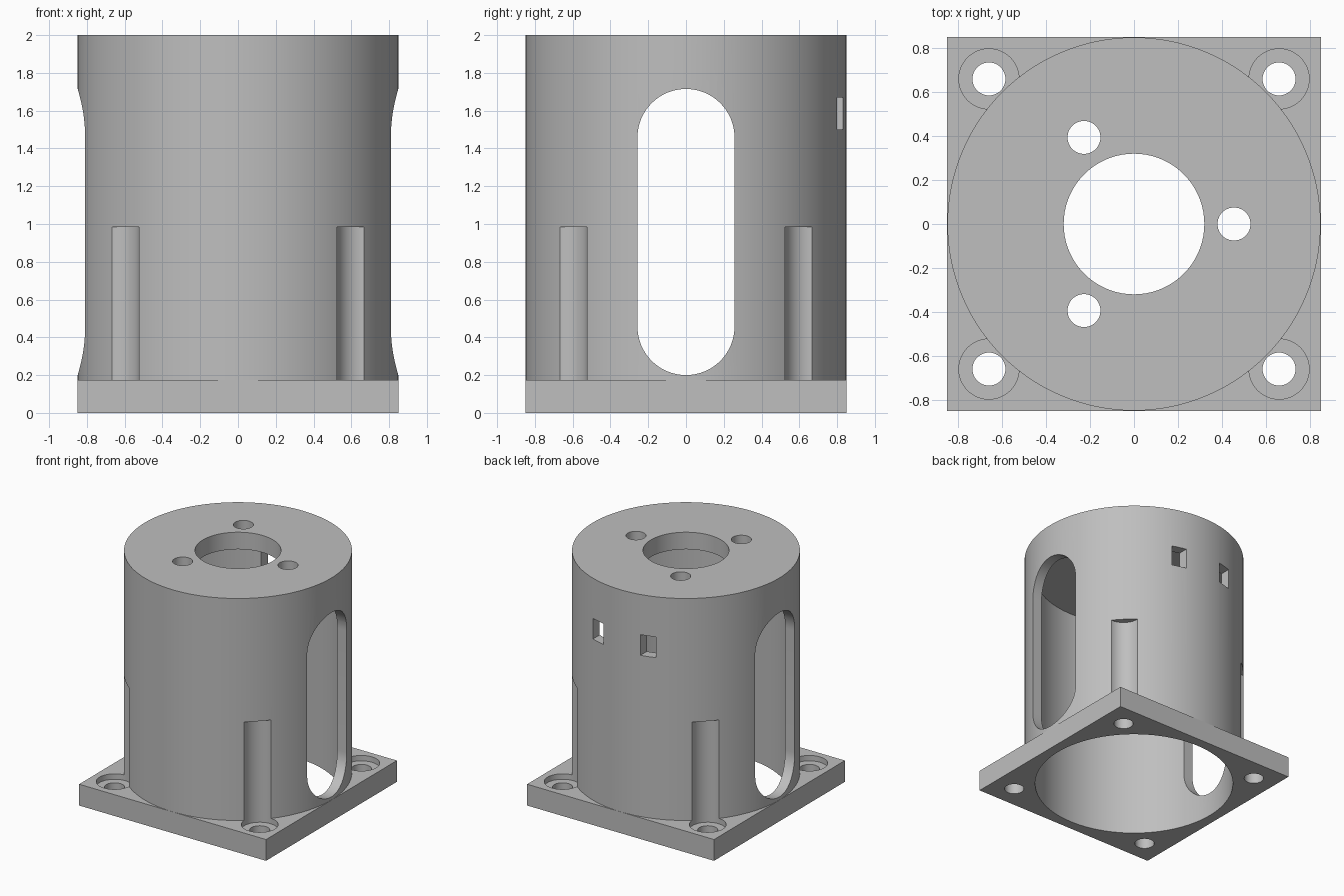
import bpy, bmesh, math
from mathutils import Matrix, Vector

cube = bpy.data.objects.get("Cube")
if cube:
    bpy.data.objects.remove(cube, do_unlink=True)

HEIGHT = 2.0
RADIUS = 0.849
BORE = 0.767
PLATE = 0.175
CEILING = 1.86
BOLT = 0.66

grey = bpy.data.materials.new("plain_grey")
grey.use_nodes = True
colour = (0.52, 0.52, 0.52, 1)
grey.diffuse_color = colour
grey.node_tree.nodes["Principled BSDF"].inputs["Base Color"].default_value = colour


def prism(name, outline, direction):
    """Solid made by sweeping a closed outline along a direction."""
    bm = bmesh.new()
    face = bm.faces.new([bm.verts.new(p) for p in outline])
    swept = bmesh.ops.extrude_face_region(bm, geom=[face])["geom"]
    moved = [g for g in swept if isinstance(g, bmesh.types.BMVert)]
    bmesh.ops.translate(bm, verts=moved, vec=direction)
    bmesh.ops.recalc_face_normals(bm, faces=bm.faces)
    mesh = bpy.data.meshes.new(name)
    bm.to_mesh(mesh)
    bm.free()
    mesh.materials.append(grey)
    obj = bpy.data.objects.new(name, mesh)
    bpy.context.collection.objects.link(obj)
    return obj


def cylinder(name, x, y, r, z0, z1, sides=48):
    angles = [math.tau * i / sides for i in range(sides)]
    ring = [(x + r * math.cos(a), y + r * math.sin(a), z0) for a in angles]
    return prism(name, ring, (0, 0, z1 - z0))


def box(name, x0, x1, y0, y1, z0, z1):
    base = [(x0, y0, z0), (x1, y0, z0), (x1, y1, z0), (x0, y1, z0)]
    return prism(name, base, (0, 0, z1 - z0))


def combine(target, tool, operation="DIFFERENCE"):
    """Apply a boolean and discard the tool solid."""
    tool.hide_render = True
    mod = target.modifiers.new("boolean", "BOOLEAN")
    mod.operation = operation
    mod.solver = "EXACT"
    mod.object = tool
    bpy.context.view_layer.objects.active = target
    bpy.ops.object.modifier_apply(modifier=mod.name)
    bpy.data.objects.remove(tool, do_unlink=True)


# Drum standing on a square mounting plate
housing = cylinder("motor_housing", 0, 0, RADIUS, 0.05, HEIGHT, 128)
combine(housing, box("base_plate", -0.85, 0.85, -0.85, 0.85, 0, PLATE), "UNION")

# Open bore from below, leaving a top wall
combine(housing, cylinder("bore", 0, 0, BORE, -0.1, CEILING, 128))

# Shaft opening and three screw holes in the top wall
combine(housing, cylinder("shaft_hole", 0, 0, 0.32, 1.7, 2.1, 72))
for i in range(3):
    a = math.tau * i / 3
    combine(housing, cylinder("screw_hole", 0.455 * math.cos(a),
                              0.455 * math.sin(a), 0.075, 1.7, 2.1))

# Corner bolt holes with tall screwdriver reliefs in the drum
for sx in (-1, 1):
    for sy in (-1, 1):
        combine(housing, cylinder("relief", sx * BOLT, sy * BOLT, 0.137, 0.13, 0.985))
        combine(housing, cylinder("bolt_hole", sx * BOLT, sy * BOLT, 0.075, -0.1, 0.3))

# Round-ended window passing through both sides
r, low, high = 0.257, 0.457, 1.458
outline = []
for centre, start in ((high, 0), (low, math.pi)):
    for i in range(33):
        a = start + math.pi * i / 32
        outline.append((-1, r * math.cos(a), centre + r * math.sin(a)))
combine(housing, prism("side_window", outline, (2, 0, 0)))

# Pair of small tie slots in the back wall
for s in (-1, 1):
    x0, x1 = sorted((s * 0.168, s * 0.287))
    combine(housing, box("tie_slot", x0, x1, 0.6, 1, 1.5, 1.67))

# Smooth round walls with crisp edges
bpy.ops.object.select_all(action="DESELECT")
housing.select_set(True)
bpy.context.view_layer.objects.active = housing
bpy.ops.object.shade_smooth_by_angle(angle=math.radians(30))
